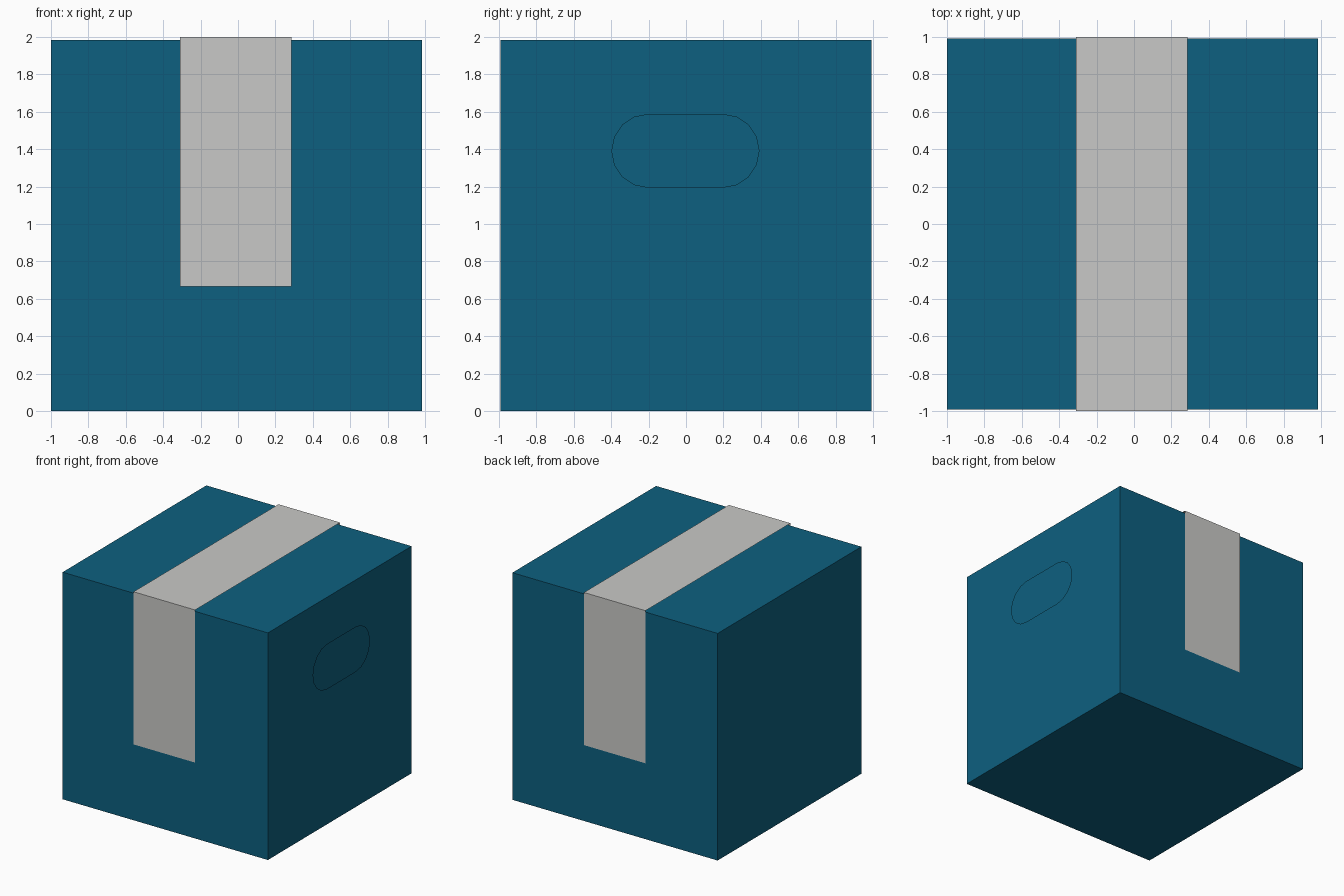
import bpy, bmesh, math

if "Cube" in bpy.data.objects:
    bpy.data.objects.remove(bpy.data.objects["Cube"])


def material(name, rgb):
    m = bpy.data.materials.new(name)
    m.diffuse_color = (*rgb, 1.0)
    m.use_nodes = True
    m.node_tree.nodes["Principled BSDF"].inputs["Base Color"].default_value = m.diffuse_color
    return m


def mesh_object(name, verts, faces, mat):
    me = bpy.data.meshes.new(name)
    me.from_pydata(verts, [], faces)
    me.materials.append(mat)
    ob = bpy.data.objects.new(name, me)
    bpy.context.collection.objects.link(ob)
    return ob


teal = material("teal_cardboard", (0.004, 0.117, 0.215))
grey = material("grey_tape", (0.584, 0.584, 0.571))

SIZE = 1.983
CX = -1 + SIZE / 2

# Box body
me = bpy.data.meshes.new("box_body")
bm = bmesh.new()
bmesh.ops.create_cube(bm, size=SIZE)
bmesh.ops.translate(bm, verts=bm.verts, vec=(CX, 0, SIZE / 2))
bm.to_mesh(me)
bm.free()
me.materials.append(teal)
bpy.context.collection.objects.link(bpy.data.objects.new("box_body", me))

# Tape: a thin sheet folded over the front, top and back
path = [(-1, 0.667), (-1, 2), (1, 2), (1, 0.667)]
verts = [(x, y, z) for y, z in path for x in (-0.309, 0.286)]
faces = [(2 * i, 2 * i + 1, 2 * i + 3, 2 * i + 2) for i in range(3)]
mesh_object("sealing_tape", verts, faces, grey)

# Handle: a rounded sheet just off the right side
R, SEG = 0.198, 8
outline = []
for side in (1, -1):
    for i in range(SEG + 1):
        a = -math.pi / 2 + math.pi * i / SEG
        outline.append((1.0, side * (R + R * math.cos(a)) - 0.003,
                        1.391 + side * R * math.sin(a)))
mesh_object("hand_hold", outline, [tuple(range(len(outline)))], teal)
